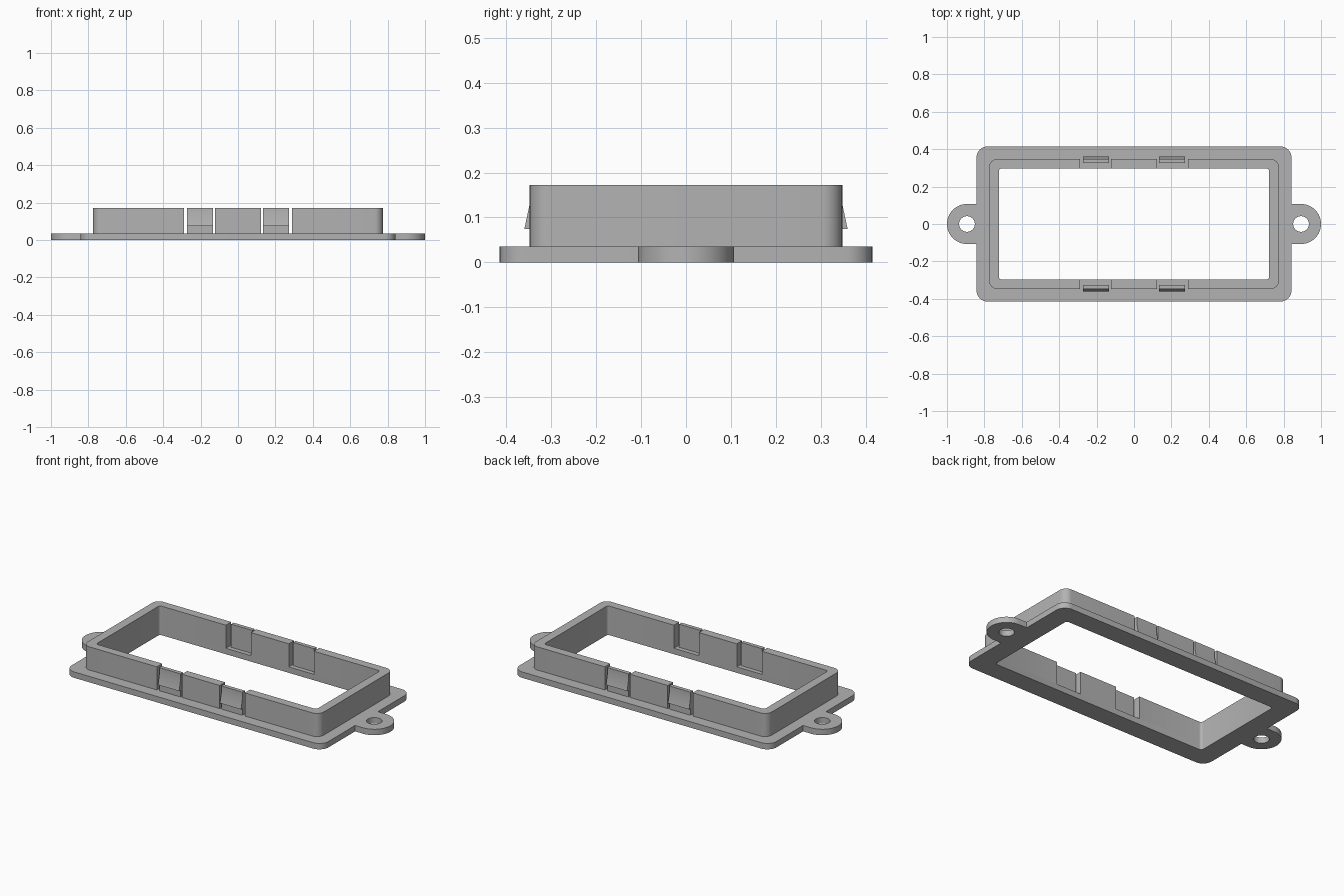
import bpy, bmesh
from math import cos, sin, pi, radians
from mathutils import Vector

cube = bpy.data.objects.get("Cube")
if cube:
    bpy.data.objects.remove(cube, do_unlink=True)

grey = bpy.data.materials.new("plain grey")
grey.use_nodes = True
colour = (0.45, 0.45, 0.45, 1)
grey.diffuse_color = colour
grey.node_tree.nodes["Principled BSDF"].inputs["Base Color"].default_value = colour

BASE, TOP = 0.035, 0.172
IN_X, IN_Y = 0.722, 0.298
OUT_X, OUT_Y = 0.775, 0.348


def arc(cx, cy, r, start, end, n=8):
    """Points along an arc, angles in degrees."""
    angles = [radians(start + (end - start) * i / n) for i in range(n + 1)]
    return [(cx + r * cos(a), cy + r * sin(a)) for a in angles]


def extrude(name, loops, vector, place):
    """Fill flat loops (the later ones are holes) and give them thickness."""
    bm = bmesh.new()
    for loop in loops:
        vs = [bm.verts.new(place(*p)) for p in loop]
        for i, v in enumerate(vs):
            bm.edges.new((vs[i - 1], v))
    bmesh.ops.triangle_fill(bm, edges=bm.edges[:], use_beauty=True)
    new = bmesh.ops.extrude_face_region(bm, geom=bm.faces[:], use_keep_orig=True)
    moved = [g for g in new["geom"] if isinstance(g, bmesh.types.BMVert)]
    bmesh.ops.translate(bm, verts=moved, vec=Vector(vector))
    bmesh.ops.recalc_face_normals(bm, faces=bm.faces[:])
    mesh = bpy.data.meshes.new(name)
    bm.to_mesh(mesh)
    bm.free()
    mesh.materials.append(grey)
    obj = bpy.data.objects.new(name, mesh)
    bpy.context.collection.objects.link(obj)
    bpy.ops.object.select_all(action="DESELECT")
    obj.select_set(True)
    bpy.context.view_layer.objects.active = obj
    bpy.ops.object.shade_smooth_by_angle(angle=radians(30))
    return obj


def turned(points):
    return [(-x, -y) for x, y in points]


# Base flange: rounded plate with a screw ear at each end
fx, fy, fr = 0.842, 0.415, 0.06
ear_x, ear_r, hole_r = 0.893, 0.107, 0.042
half = (arc(fx - fr, fr - fy, fr, -90, 0) + [(fx, -ear_r)]
        + arc(ear_x, 0, ear_r, -90, 90, 32) + [(fx, ear_r)]
        + arc(fx - fr, fy - fr, fr, 0, 90))
ir = 0.015
window = arc(IN_X - ir, ir - IN_Y, ir, -90, 0, 4) + arc(IN_X - ir, IN_Y - ir, ir, 0, 90, 4)
holes = [arc(s * ear_x, 0, hole_r, 0, 350, 35) for s in (-1, 1)]
extrude("base_flange", [half + turned(half), window + turned(window)] + holes,
        (0, 0, BASE), lambda x, y: (x, y, 0))

# Raised wall: a C-shaped end piece on each side of the clip notches
wr, notch = 0.045, 0.288
end = ([(notch, -OUT_Y)] + arc(OUT_X - wr, wr - OUT_Y, wr, -90, 0)
       + arc(OUT_X - wr, OUT_Y - wr, wr, 0, 90) + [(notch, OUT_Y), (notch, IN_Y)]
       + window[::-1] + [(notch, -IN_Y)])
for name, pts in (("wall_left", end), ("wall_right", turned(end))):
    extrude(name, [pts], (0, 0, TOP - BASE), lambda x, y: (x, y, BASE))

# Wall blocks between the notches, and the snap clips standing in the notches
mid = 0.124
block = [(IN_Y, BASE), (OUT_Y, BASE), (OUT_Y, TOP), (IN_Y, TOP)]
clip = [(0.325, BASE), (OUT_Y, BASE), (OUT_Y, 0.074), (0.36, 0.074),
        (OUT_Y, 0.13), (OUT_Y, TOP), (0.325, TOP)]
for side, s in (("front", -1), ("back", 1)):
    extrude("wall_middle_" + side, [block], (2 * mid, 0, 0),
            lambda y, z: (-mid, s * y, z))
    for hand, x0 in (("left", 0.134), ("right", -0.272)):
        extrude("snap_clip_" + side + "_" + hand, [clip], (0.138, 0, 0),
                lambda y, z: (x0, s * y, z))
